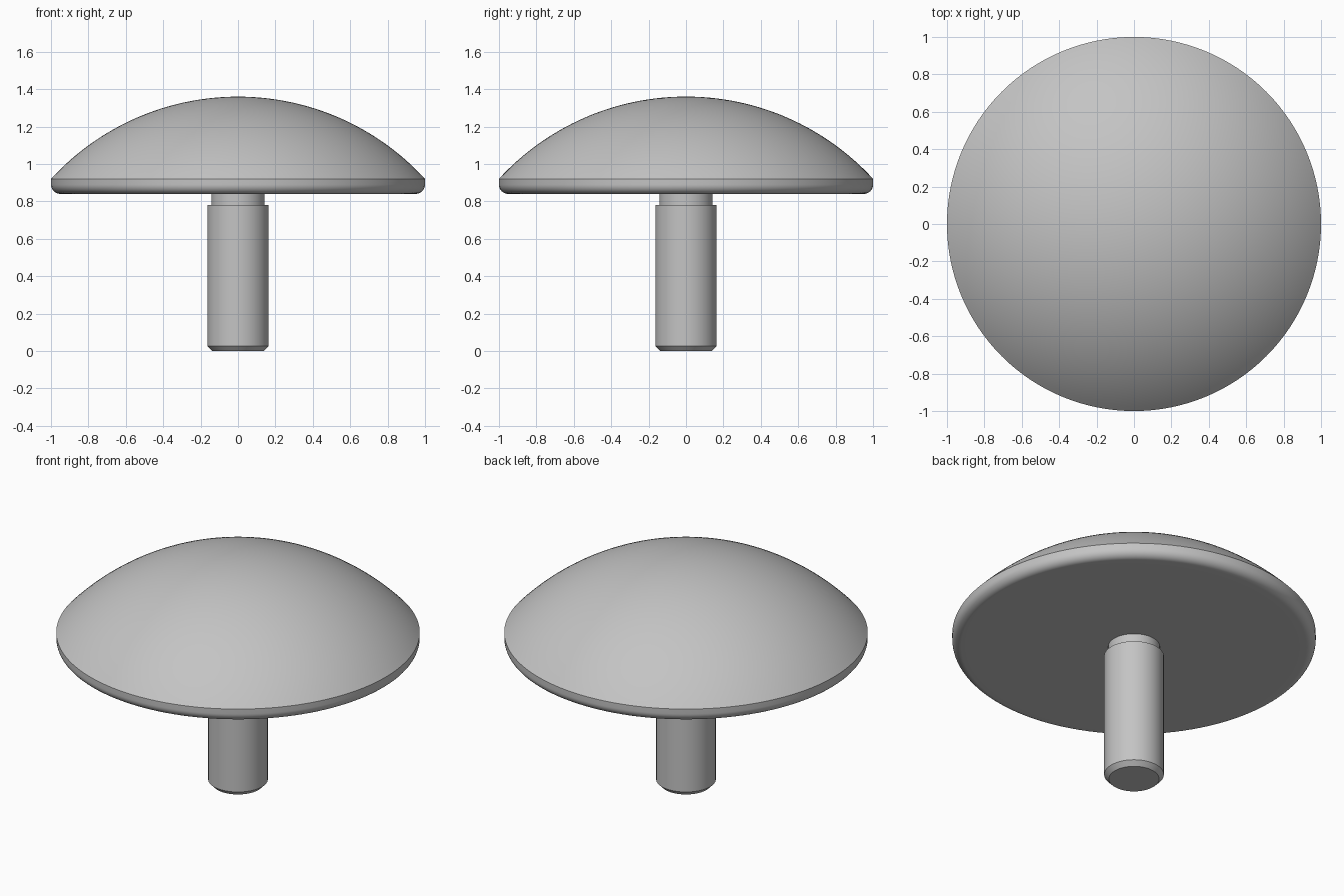
import bpy
import bmesh
from math import sin, cos, pi, asin, radians, sqrt

cube = bpy.data.objects.get("Cube")
if cube:
    bpy.data.objects.remove(cube, do_unlink=True)

# Single plain metal colour
metal = bpy.data.materials.new("grey metal")
metal.use_nodes = True
colour = (0.55, 0.55, 0.55, 1)
metal.diffuse_color = colour
metal.node_tree.nodes["Principled BSDF"].inputs["Base Color"].default_value = colour


def lathe(name, profile, segments=128):
    """Revolve a list of (radius, height) points around the z axis."""
    bm = bmesh.new()
    verts = [bm.verts.new((r, 0, z)) for r, z in profile]
    edges = [bm.edges.new(pair) for pair in zip(verts, verts[1:])]
    bmesh.ops.spin(bm, geom=verts + edges, cent=(0, 0, 0), axis=(0, 0, 1),
                   angle=2 * pi, steps=segments, use_duplicate=False)
    bmesh.ops.remove_doubles(bm, verts=bm.verts, dist=0.0001)
    bmesh.ops.recalc_face_normals(bm, faces=bm.faces)
    mesh = bpy.data.meshes.new(name)
    bm.to_mesh(mesh)
    bm.free()
    mesh.materials.append(metal)
    obj = bpy.data.objects.new(name, mesh)
    bpy.context.collection.objects.link(obj)
    bpy.ops.object.select_all(action='DESELECT')
    obj.select_set(True)
    bpy.context.view_layer.objects.active = obj
    bpy.ops.object.shade_smooth_by_angle(angle=radians(30))
    return obj


# Domed head: flat underside, rounded lower rim, short band, spherical cap
bottom, band_top, top = 0.84, 0.92, 1.36
fillet = 0.05
rise = top - band_top
ball = (1 + rise * rise) / (2 * rise)
rim_angle = asin(1 / ball)

head = [(0, bottom), (0.9, bottom)]
for i in range(11):
    a = pi / 2 * i / 10
    head.append((1 - fillet + fillet * sin(a), bottom + fillet - fillet * cos(a)))
for i in range(33):
    a = rim_angle * (1 - i / 32)
    head.append((ball * sin(a), top - ball + ball * cos(a)))
lathe("domed_head", head)

# Shank: chamfered foot, straight body, narrower neck running into the head
lathe("shank", [(0, 0), (0.138, 0), (0.164, 0.027), (0.164, 0.78),
                (0.142, 0.78), (0.142, 0.86), (0, 0.86)])
